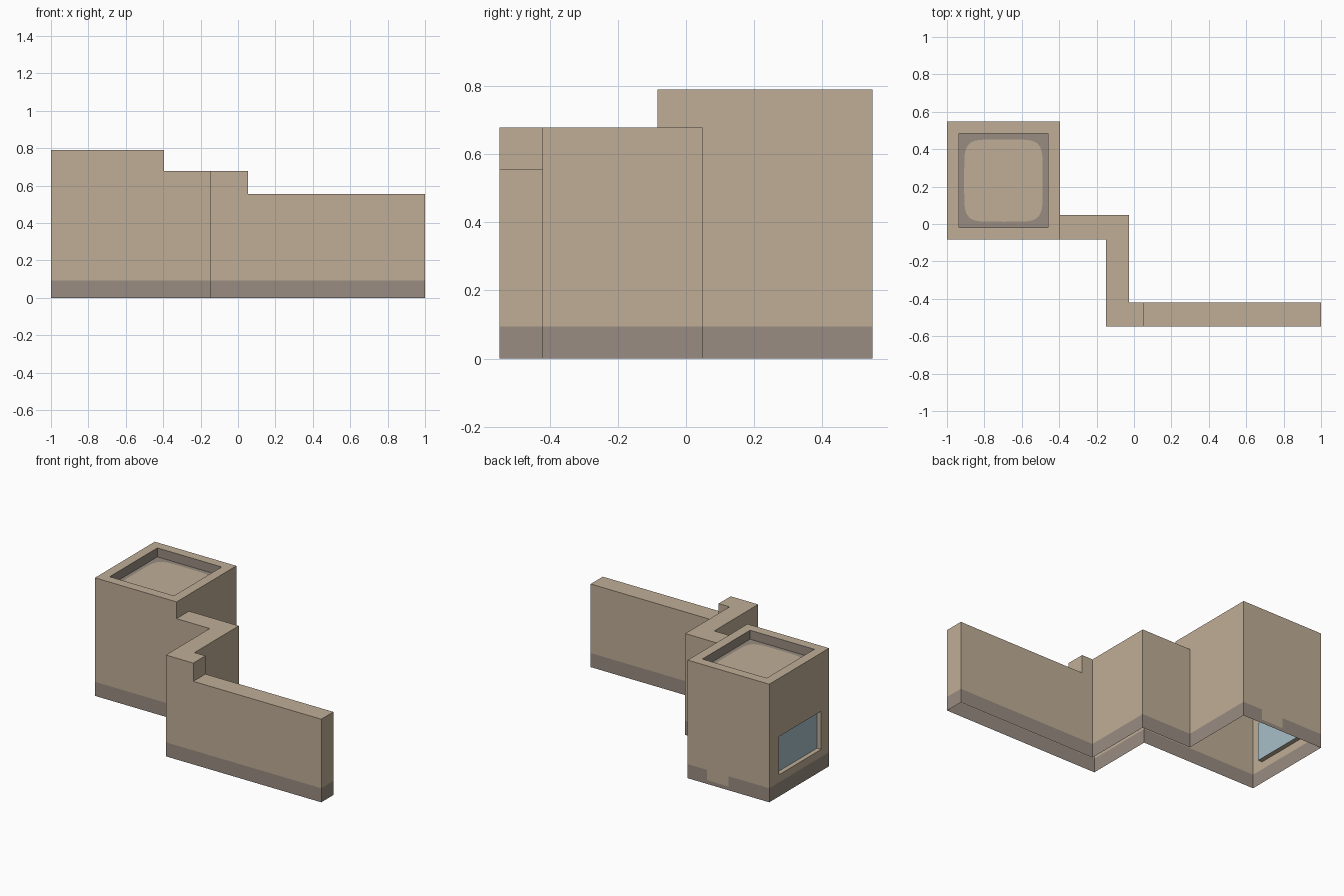
import bpy
import bmesh
import math
from mathutils import Vector

cube = bpy.data.objects.get("Cube")
if cube:
    bpy.data.objects.remove(cube, do_unlink=True)


def material(name, color):
    mat = bpy.data.materials.new(name)
    mat.diffuse_color = (*color, 1)
    mat.use_nodes = True
    bsdf = next(n for n in mat.node_tree.nodes if n.type == "BSDF_PRINCIPLED")
    bsdf.inputs["Base Color"].default_value = (*color, 1)
    bsdf.inputs["Roughness"].default_value = 0.9
    return mat


MATS = [material("sandy_plaster", (0.52, 0.42, 0.305)),
        material("dusty_grey", (0.315, 0.265, 0.22)),
        material("pale_blue_glass", (0.39, 0.52, 0.585))]
TAN, GREY, GLASS = range(3)

# Shared dimensions
HALF_Y = 0.548
TOWER_X, TOWER_Y, TOWER_H = -0.396, -0.084, 0.79
LINK_Y, LINK_L, LINK_R, LINK_H = 0.048, -0.15, -0.028, 0.678
WALL_Y, WALL_X, WALL_H = -0.42, 0.053, 0.556
BAND = 0.094


def add_face(bm, points, mat=TAN):
    face = bm.faces.new([bm.verts.new(p) for p in points])
    face.material_index = mat


def bridge(bm, outer, inner, mat=TAN):
    n = len(outer)
    for i in range(n):
        j = (i + 1) % n
        add_face(bm, (outer[i], outer[j], inner[j], inner[i]), mat)


def raise_walls(bm, plan, height, base):
    """Stand a wall on each plan edge; base maps an edge to its lower z, or None."""
    for i, (a, b) in enumerate(zip(plan, plan[1:] + plan[:1])):
        z = base.get(i, 0)
        if z is not None:
            add_face(bm, ((*a, z), (*b, z), (*b, height), (*a, height)))


def rect(x0, x1, y0, y1, z):
    return [(x0, y0, z), (x1, y0, z), (x1, y1, z), (x0, y1, z)]


def side_rect(x, y0, y1, z0, z1):
    return [(x, y0, z0), (x, y1, z0), (x, y1, z1), (x, y0, z1)]


def cut(bm, faces, point, normal):
    geom = set(faces)
    for f in faces:
        geom.update(f.edges)
        geom.update(f.verts)
    bmesh.ops.bisect_plane(bm, geom=list(geom), plane_co=point, plane_no=normal)


def finish(bm, name):
    """Weld, paint the grey foot band and make the object."""
    bmesh.ops.remove_doubles(bm, verts=bm.verts, dist=0.0005)
    bmesh.ops.recalc_face_normals(bm, faces=bm.faces)
    cut(bm, bm.faces[:], (0, 0, BAND), (0, 0, 1))
    for f in bm.faces:
        if f.calc_center_median().z < BAND:
            f.material_index = GREY
    if name == "tower":
        # Clean patch interrupting the band on the back
        back = [f for f in bm.faces if f.normal.y > 0.9
                and f.calc_center_median().z < BAND]
        for x in (-0.7, -0.54):
            cut(bm, back, (x, 0, 0), (1, 0, 0))
            back = [f for f in bm.faces if f.normal.y > 0.9
                    and f.calc_center_median().z < BAND]
        cut(bm, back, (0, 0, 0.025), (0, 0, 1))
        for f in bm.faces:
            c = f.calc_center_median()
            if f.normal.y > 0.9 and -0.7 < c.x < -0.54 and 0.025 < c.z < BAND:
                f.material_index = TAN
    mesh = bpy.data.meshes.new(name)
    bm.to_mesh(mesh)
    bm.free()
    for m in MATS:
        mesh.materials.append(m)
    obj = bpy.data.objects.new(name, mesh)
    bpy.context.scene.collection.objects.link(obj)
    return obj


# Tower: open underneath, with a sunken roof and a recessed window on the -x side
bm = bmesh.new()
plan = [(-1, TOWER_Y), (TOWER_X, TOWER_Y), (TOWER_X, LINK_Y),
        (TOWER_X, HALF_Y), (-1, HALF_Y)]
raise_walls(bm, plan, TOWER_H, {1: LINK_H, 4: None})

rim, drop = 0.064, 0.06
roof = rect(-1, TOWER_X, TOWER_Y, HALF_Y, TOWER_H)
hole = (-1 + rim, TOWER_X - rim, TOWER_Y + rim, HALF_Y - rim)
bridge(bm, roof, rect(*hole, TOWER_H))
bridge(bm, rect(*hole, TOWER_H), rect(*hole, TOWER_H - drop), GREY)
add_face(bm, rect(*hole, TOWER_H - drop), GREY)

window = (0.0, 0.445, 0.145, 0.4)
bridge(bm, side_rect(-1, TOWER_Y, HALF_Y, 0, TOWER_H), side_rect(-1, *window))
bridge(bm, side_rect(-1, *window), side_rect(-0.97, *window))
add_face(bm, side_rect(-0.97, *window), GLASS)
finish(bm, "tower")

# Lighter rounded middle of the sunken roof
bm = bmesh.new()
centre = Vector(((hole[0] + hole[1]) / 2, (hole[2] + hole[3]) / 2, TOWER_H - drop + 0.002))


def soft(v):
    return math.copysign(abs(v) ** 0.36, v)


steps = [math.tau * i / 48 for i in range(48)]
add_face(bm, [centre + Vector((0.21 * soft(math.cos(t)), 0.22 * soft(math.sin(t)), 0))
              for t in steps])
finish(bm, "roof_middle")

# Zigzag linking wall
bm = bmesh.new()
plan = [(TOWER_X, TOWER_Y), (LINK_L, TOWER_Y), (LINK_L, -HALF_Y), (WALL_X, -HALF_Y),
        (WALL_X, WALL_Y), (LINK_R, WALL_Y), (LINK_R, LINK_Y), (TOWER_X, LINK_Y)]
raise_walls(bm, plan, LINK_H, {3: WALL_H, 7: None})
add_face(bm, [(*p, LINK_H) for p in plan])
finish(bm, "linking_wall")

# Long low wall
bm = bmesh.new()
plan = [(WALL_X, -HALF_Y), (1, -HALF_Y), (1, WALL_Y), (WALL_X, WALL_Y)]
raise_walls(bm, plan, WALL_H, {3: None})
add_face(bm, [(*p, WALL_H) for p in plan])
finish(bm, "long_wall")
